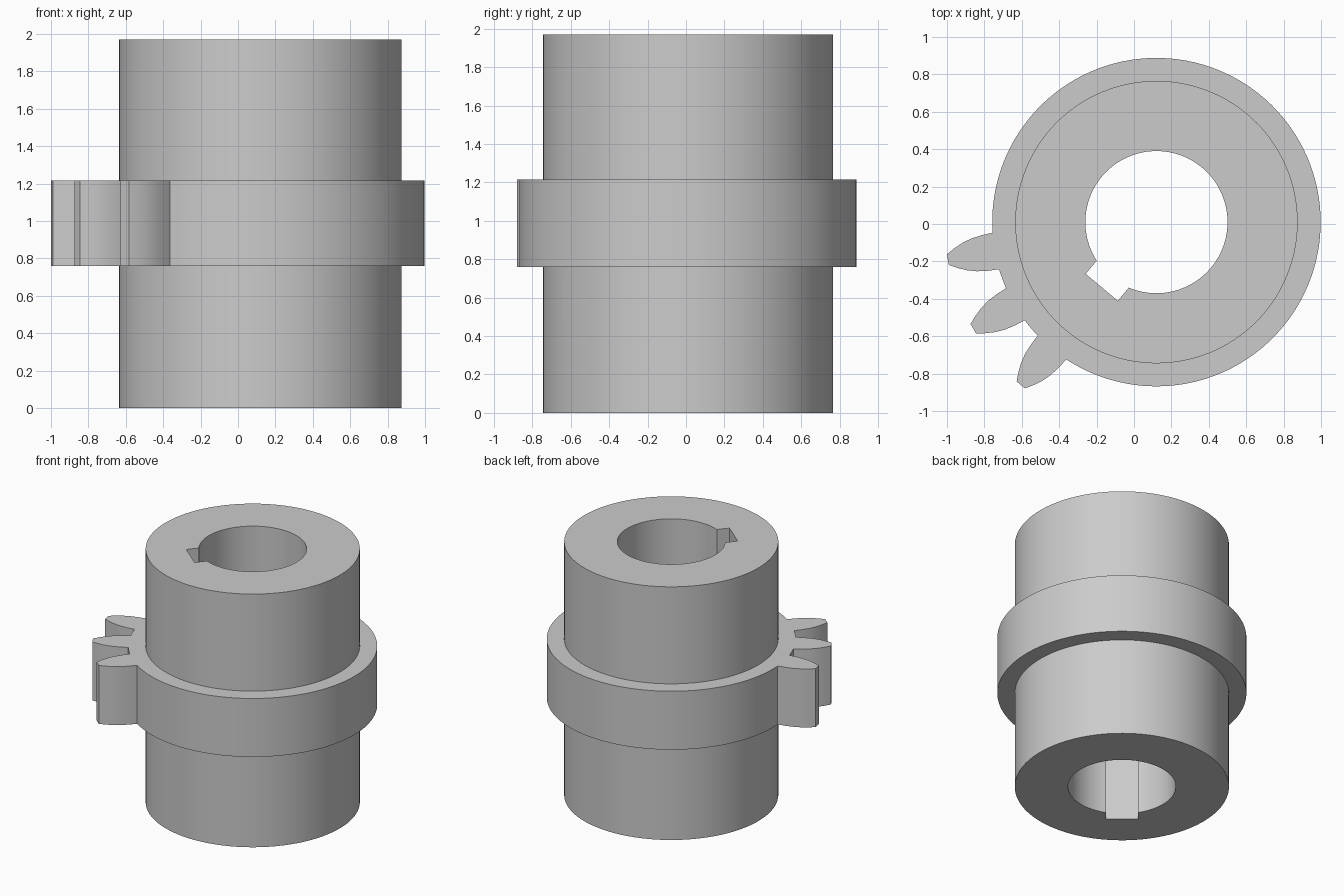
import bpy
import bmesh
from math import cos, sin, pi, radians, asin
from mathutils import Vector

if "Cube" in bpy.data.objects:
    bpy.data.objects.remove(bpy.data.objects["Cube"], do_unlink=True)

CENTRE = Vector((0.12, 0.01))
HEIGHT = 1.97
HUB_R, COLLAR_R, BORE_R = 0.755, 0.878, 0.38
COLLAR_Z = (0.76, 1.215)
KEY_ANGLE = radians(230)
KEY_HALF, KEY_DEPTH = 0.112, 0.455
TOOTH_ANGLES = [radians(a) for a in (190.2, 210.2, 230.2)]
# Half of a tooth flank: distance from the axis, half width
FLANK = [(0.873, 0.099), (0.93, 0.097), (0.99, 0.089), (1.04, 0.075),
         (1.09, 0.053), (1.133, 0.029)]

steel = bpy.data.materials.new("plain_grey_steel")
steel.use_nodes = True
grey = (0.6, 0.6, 0.6, 1)
steel.diffuse_color = grey
steel.node_tree.nodes["Principled BSDF"].inputs["Base Color"].default_value = grey


def arc(radius, start, end, full_steps=128):
    """Points along an arc, both ends included."""
    n = max(2, round(full_steps * (end - start) / (2 * pi)))
    return [Vector((cos(start + (end - start) * i / n),
                    sin(start + (end - start) * i / n))) * radius
            for i in range(n + 1)]


def turned(along, across, angle):
    """A point given along and across a direction from the axis."""
    return Vector((along * cos(angle) - across * sin(angle),
                   along * sin(angle) + across * cos(angle)))


def prism(name, outline, z0, z1):
    """Extrude a closed outline between two heights."""
    bm = bmesh.new()
    base = bm.faces.new([bm.verts.new((*(p + CENTRE), z0)) for p in outline])
    top = bmesh.ops.extrude_face_region(bm, geom=[base], use_keep_orig=True)["geom"]
    bmesh.ops.translate(bm, vec=(0, 0, z1 - z0),
                        verts=[v for v in top if isinstance(v, bmesh.types.BMVert)])
    bmesh.ops.recalc_face_normals(bm, faces=bm.faces[:])
    mesh = bpy.data.meshes.new(name)
    bm.to_mesh(mesh)
    bm.free()
    mesh.materials.append(steel)
    obj = bpy.data.objects.new(name, mesh)
    bpy.context.collection.objects.link(obj)
    return obj


def combine(target, tool, operation):
    """Apply a boolean and remove the tool."""
    mod = target.modifiers.new(operation.lower(), "BOOLEAN")
    mod.object, mod.operation, mod.solver = tool, operation, "EXACT"
    bpy.ops.object.select_all(action="DESELECT")
    target.select_set(True)
    bpy.context.view_layer.objects.active = target
    bpy.ops.object.modifier_apply(modifier=mod.name)
    bpy.data.objects.remove(tool, do_unlink=True)


# Hub cylinder
hub = prism("toothed_hub", arc(HUB_R, 0, 2 * pi)[:-1], 0, HEIGHT)

# Collar with three teeth: flank out, flank back, then an arc to the next tooth
outline = []
half = asin(FLANK[0][1] / COLLAR_R)
for i, angle in enumerate(TOOTH_ANGLES):
    outline += [turned(r, -w, angle) for r, w in FLANK]
    outline += [turned(r, w, angle) for r, w in reversed(FLANK)]
    last = i == len(TOOTH_ANGLES) - 1
    following = TOOTH_ANGLES[0] + 2 * pi if last else TOOTH_ANGLES[i + 1]
    outline += arc(COLLAR_R, angle + half, following - half)[1:-1]
collar = prism("toothed_collar", outline, *COLLAR_Z)
combine(hub, collar, "UNION")

# Bore with a square keyway
key = asin(KEY_HALF / BORE_R)
bore_outline = arc(BORE_R, KEY_ANGLE + key, KEY_ANGLE + 2 * pi - key)
bore_outline += [turned(KEY_DEPTH, side * KEY_HALF, KEY_ANGLE) for side in (-1, 1)]
bore = prism("bore_cutter", bore_outline, -0.1, HEIGHT + 0.1)
combine(hub, bore, "DIFFERENCE")

bpy.ops.object.shade_smooth_by_angle(angle=radians(30))
